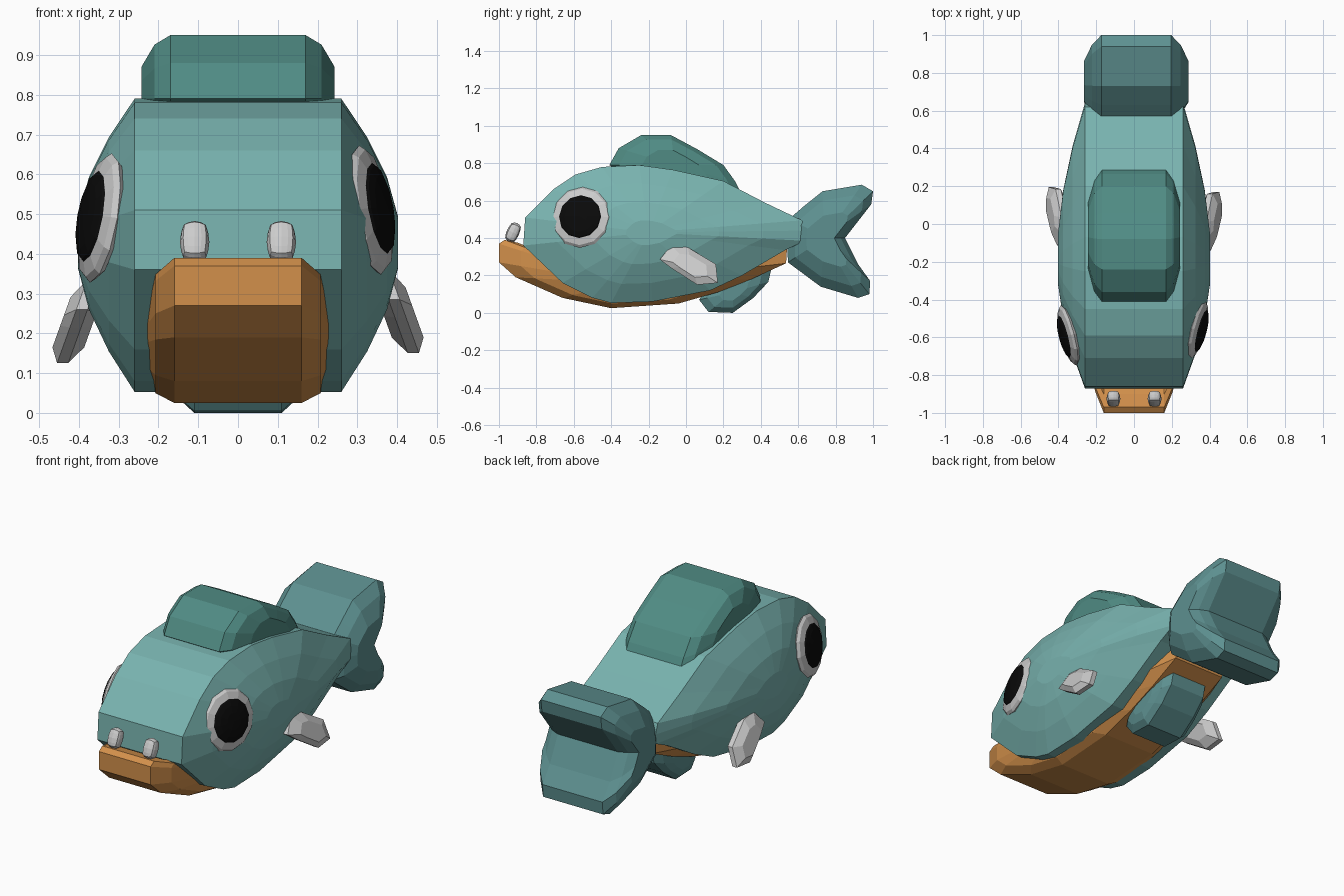
import bpy, bmesh
from mathutils import Vector, Matrix

if "Cube" in bpy.data.objects:
    bpy.data.objects.remove(bpy.data.objects["Cube"])


def material(name, rgb):
    m = bpy.data.materials.new(name)
    m.diffuse_color = (*rgb, 1)
    m.use_nodes = True
    m.node_tree.nodes["Principled BSDF"].inputs["Base Color"].default_value = m.diffuse_color
    return m


TEAL = material("teal", (0.19, 0.45, 0.43))
FIN = material("fin_teal", (0.08, 0.26, 0.23))
TAIL = material("tail_teal", (0.11, 0.28, 0.28))
ORANGE = material("orange", (0.65, 0.28, 0.07))
BLACK = material("black", (0.003, 0.003, 0.003))


def finish(name, bm, mat=None):
    bmesh.ops.recalc_face_normals(bm, faces=bm.faces)
    me = bpy.data.meshes.new(name)
    bm.to_mesh(me)
    bm.free()
    ob = bpy.data.objects.new(name, me)
    bpy.context.collection.objects.link(ob)
    if mat:
        me.materials.append(mat)
    return ob


def puffed(name, profile, centre, rings, mat=None, x0=0.0, lean=0.0):
    """Side profile (y, z) lofted across x; each ring is (half width, scale about centre)."""
    cy, cz = centre
    bm = bmesh.new()
    sections = [(-w, s) for w, s in reversed(rings)] + list(rings)
    loops = []
    for x, s in sections:
        loops.append([bm.verts.new((x0 + x + lean * (z - cz) * s,
                                    cy + (y - cy) * s, cz + (z - cz) * s))
                      for y, z in profile])
    n = len(profile)
    for a, b in zip(loops, loops[1:]):
        for i in range(n):
            j = (i + 1) % n
            bm.faces.new((a[i], a[j], b[j], b[i]))
    bm.faces.new(loops[0])
    bm.faces.new(loops[-1])
    return finish(name, bm, mat)


# Body with bulging flanks
puffed("body",
       [(-.87, .36), (-.86, .51), (-.71, .66), (-.59, .74), (-.45, .78), (-.25, .79),
        (-.07, .765), (.20, .705), (.42, .59), (.62, .495), (.64, .44), (.635, .385),
        (.53, .335), (.30, .20), (.13, .12), (-.18, .06), (-.40, .053), (-.50, .08),
        (-.66, .16)],
       (-.2, .43), [(.26, 1), (.325, .73), (.375, .45), (.402, .18)], TEAL)

# Belly and protruding lower jaw
puffed("belly_jaw",
       [(-1, .27), (-1, .37), (-.97, .39), (-.90, .375), (-.80, .29), (-.50, .21),
        (0, .22), (.54, .345), (.535, .265), (.35, .18), (.17, .11), (-.04, .05),
        (-.40, .025), (-.66, .08), (-.91, .19)],
       (-.35, .16), [(.16, 1), (.207, .82), (.247, .35)], ORANGE)

# Fins on the centre line
puffed("dorsal_fin",
       [(-.41, .79), (-.36, .88), (-.24, .95), (-.08, .95), (.06, .875), (.20, .79),
        (.265, .70), (.295, .64), (.29, .59), (0, .68), (-.30, .72)],
       (-.06, .79), [(.17, 1), (.21, .85), (.243, .5)], FIN)
puffed("belly_fin",
       [(.07, .07), (.12, .005), (.25, 0), (.36, .08), (.44, .165), (.46, .25), (.15, .18)],
       (.25, .11), [(.11, 1), (.14, .75), (.155, .4)], TAIL)
puffed("tail_fin",
       [(.545, .27), (.54, .40), (.555, .505), (.63, .57), (.73, .65), (.94, .685),
        (1, .65), (.99, .58), (.92, .49), (.85, .40), (.92, .26), (.985, .17),
        (.98, .10), (.92, .08), (.72, .14)],
       (.74, .40), [(.185, 1), (.235, .8), (.276, .48)], TAIL, x0=.012)


def ellipsoid(name, pos, normal, radius, thick, mat=None):
    bm = bmesh.new()
    bmesh.ops.create_uvsphere(bm, u_segments=12, v_segments=8, radius=1)
    rot = Vector(normal).to_track_quat('Z', 'Y').to_matrix().to_4x4()
    bm.transform(Matrix.Translation(pos) @ rot @ Matrix.Diagonal((radius, radius, thick, 1)))
    return finish(name, bm, mat)


# Eyes, side fins and teeth: slight left/right placement differences
for side, label, eye, fin_dy, fin_dz in ((1, "right", (.332, -.56, .51), 0, 0),
                                         (-1, "left", (-.345, -.59, .49), .025, -.025)):
    normal = Vector((side, -.26, .18)).normalized()
    ellipsoid("eye_" + label, eye, normal, .165, .036)
    ellipsoid("pupil_" + label, Vector(eye) + normal * .022, normal, .119, .025, BLACK)

    puffed("side_fin_" + label,
           [(y + fin_dy, z + fin_dz) for y, z in
            [(-.14, .285), (-.08, .36), (.01, .35), (.16, .26), (.17, .16), (.06, .15),
             (-.08, .24)]],
           (.03 + fin_dy, .25 + fin_dz), [(.014, 1), (.04, .6)],
           x0=.405 * side, lean=-.36 * side)

    bm = bmesh.new()
    bmesh.ops.create_cube(bm, size=2)
    bmesh.ops.subdivide_edges(bm, edges=bm.edges[:], cuts=3, use_grid_fill=True)
    for v in bm.verts:
        v.co = v.co.lerp(v.co.normalized(), .75)
    bm.transform(Matrix.Translation((.109 * side, -.925, .43))
                 @ Matrix.Rotation(-.42, 4, 'X') @ Matrix.Diagonal((.037, .034, .055, 1)))
    finish("tooth_" + label, bm)
